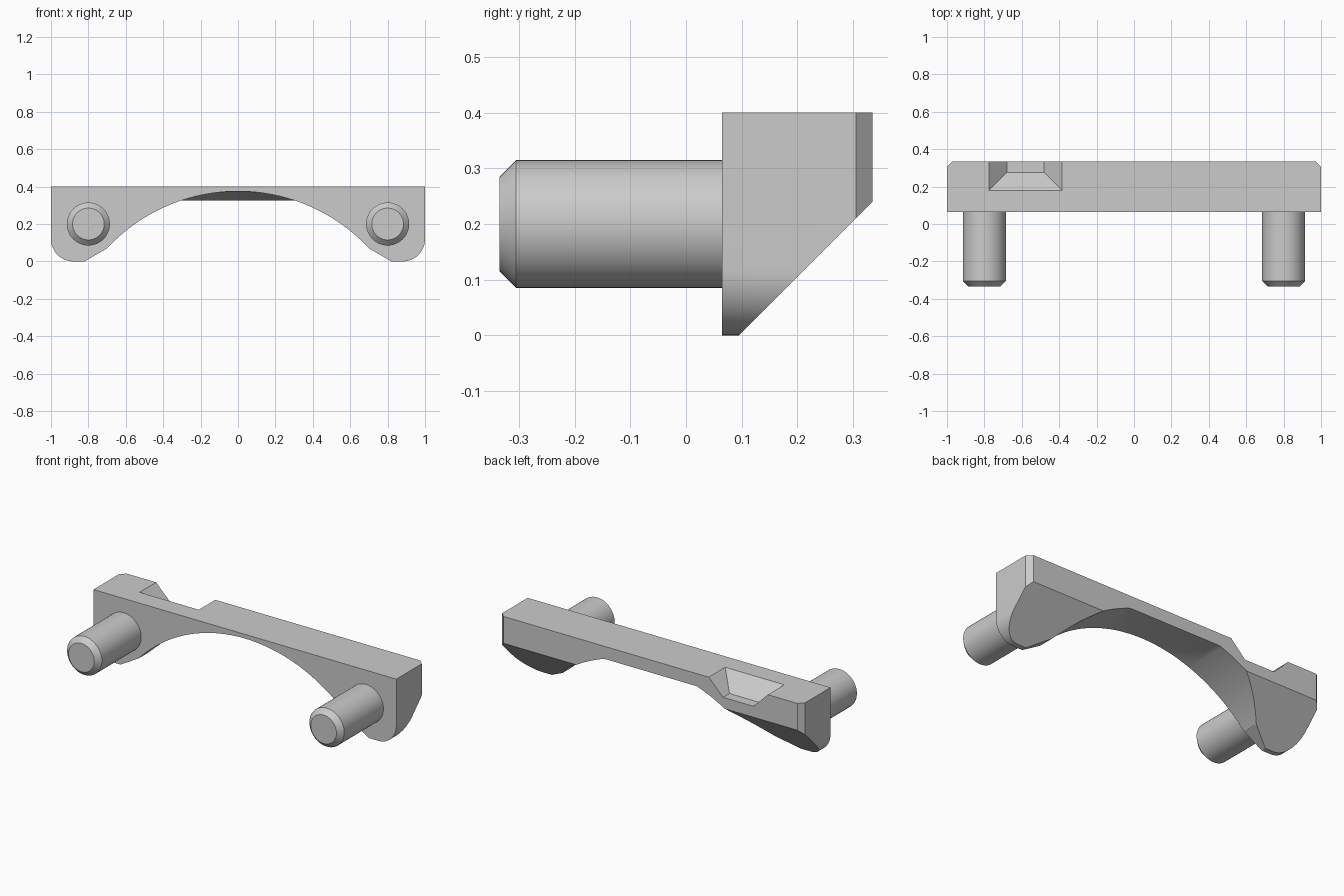
import bpy, bmesh
from math import sin, cos, pi, sqrt
from mathutils import Vector, Matrix

if "Cube" in bpy.data.objects:
    bpy.data.objects.remove(bpy.data.objects["Cube"], do_unlink=True)

FRONT, BACK, TOP = 0.065, 0.335, 0.40

grey = bpy.data.materials.new("light grey")
grey.use_nodes = True
COLOUR = (0.6, 0.6, 0.6, 1)
grey.diffuse_color = COLOUR
grey.node_tree.nodes["Principled BSDF"].inputs["Base Color"].default_value = COLOUR


def prism(profile, y0, y1):
    """Extrude an x-z profile along y."""
    bm = bmesh.new()
    face = bm.faces.new([bm.verts.new((x, y0, z)) for x, z in profile])
    new = bmesh.ops.extrude_face_region(bm, geom=[face])["geom"]
    verts = [v for v in new if isinstance(v, bmesh.types.BMVert)]
    bmesh.ops.translate(bm, verts=verts, vec=(0, y1 - y0, 0))
    bmesh.ops.recalc_face_normals(bm, faces=bm.faces)
    return bm


def slice_off(bm, point, normal):
    """Remove everything on the normal's side of a plane and close the cut."""
    cut = bmesh.ops.bisect_plane(bm, geom=bm.verts[:] + bm.edges[:] + bm.faces[:],
                                 plane_co=point, plane_no=normal, clear_outer=True)
    edges = [e for e in cut["geom_cut"] if isinstance(e, bmesh.types.BMEdge)]
    bmesh.ops.contextual_create(bm, geom=edges)
    bmesh.ops.recalc_face_normals(bm, faces=bm.faces)


def make(name, bm):
    mesh = bpy.data.meshes.new(name)
    bm.to_mesh(mesh)
    bm.free()
    mesh.materials.append(grey)
    obj = bpy.data.objects.new(name, mesh)
    bpy.context.collection.objects.link(obj)
    return obj


def smooth(obj):
    bpy.ops.object.select_all(action="DESELECT")
    obj.select_set(True)
    bpy.context.view_layer.objects.active = obj
    bpy.ops.object.shade_smooth_by_angle(angle=pi / 7)


def cut_with(obj, cutter):
    mod = obj.modifiers.new(cutter.name, "BOOLEAN")
    mod.operation = "DIFFERENCE"
    mod.solver = "EXACT"
    mod.object = cutter
    bpy.context.view_layer.objects.active = obj
    bpy.ops.object.modifier_apply(modifier=mod.name)
    bpy.data.objects.remove(cutter, do_unlink=True)


# Bracket blank: rounded outer feet, short ramps on their inner sides
R = 0.12
half = [(1, TOP)]
half += [(1 - R + R * cos(a), R - R * sin(a)) for a in [i * pi / 24 for i in range(13)]]
half += [(0.82, 0), (0.70, 0.07)]
blank = prism(half + [(-x, z) for x, z in reversed(half)], FRONT, BACK)
slice_off(blank, (0, BACK, 0.24), (0, 1, -1))
for side in (-1, 1):
    slice_off(blank, (side * 0.97, BACK, 0), (side, 1, 0))
bracket = make("bracket", blank)

# Arched opening, with a roof that slopes down toward the back
RADIUS, APEX, REACH = 0.955, 0.375, 0.70
arc = []
for i in range(49):
    a = 0.823 * (i / 24 - 1)
    arc.append((RADIUS * sin(a), APEX - RADIUS + RADIUS * cos(a)))
arch = prism(arc + [(REACH, -0.1), (-REACH, -0.1)], FRONT - 0.05, BACK + 0.05)
slice_off(arch, (0, FRONT, APEX), (0, 0.05, BACK - FRONT))
cut_with(bracket, make("arch_cutter", arch))

# Bevelled finger pocket in the top rear edge
pocket = prism([(-0.68, 0.305), (-0.48, 0.305), (-0.36, 0.425), (-0.80, 0.425)], 0.1, BACK + 0.05)
slice_off(pocket, (0, 0.275, 0.305), (0, -1, -1))
cut_with(bracket, make("pocket_cutter", pocket))
smooth(bracket)

# Two chamfered pins on the front
PIN, CHAMFER, TIP = 0.115, 0.03, -0.335
for name, x in (("right_pin", -0.8), ("left_pin", 0.8)):
    bm = bmesh.new()
    length = FRONT + 0.02 - TIP
    bmesh.ops.create_cone(bm, cap_ends=True, segments=48, radius1=PIN, radius2=PIN, depth=length,
                          matrix=Matrix.Translation((x, TIP + length / 2, 0.2)) @ Matrix.Rotation(pi / 2, 4, "X"))
    rim = [e for e in bm.edges if all(v.co.y < TIP + 0.001 for v in e.verts)]
    bmesh.ops.bevel(bm, geom=rim, offset=CHAMFER, segments=1, affect="EDGES")
    smooth(make(name, bm))
